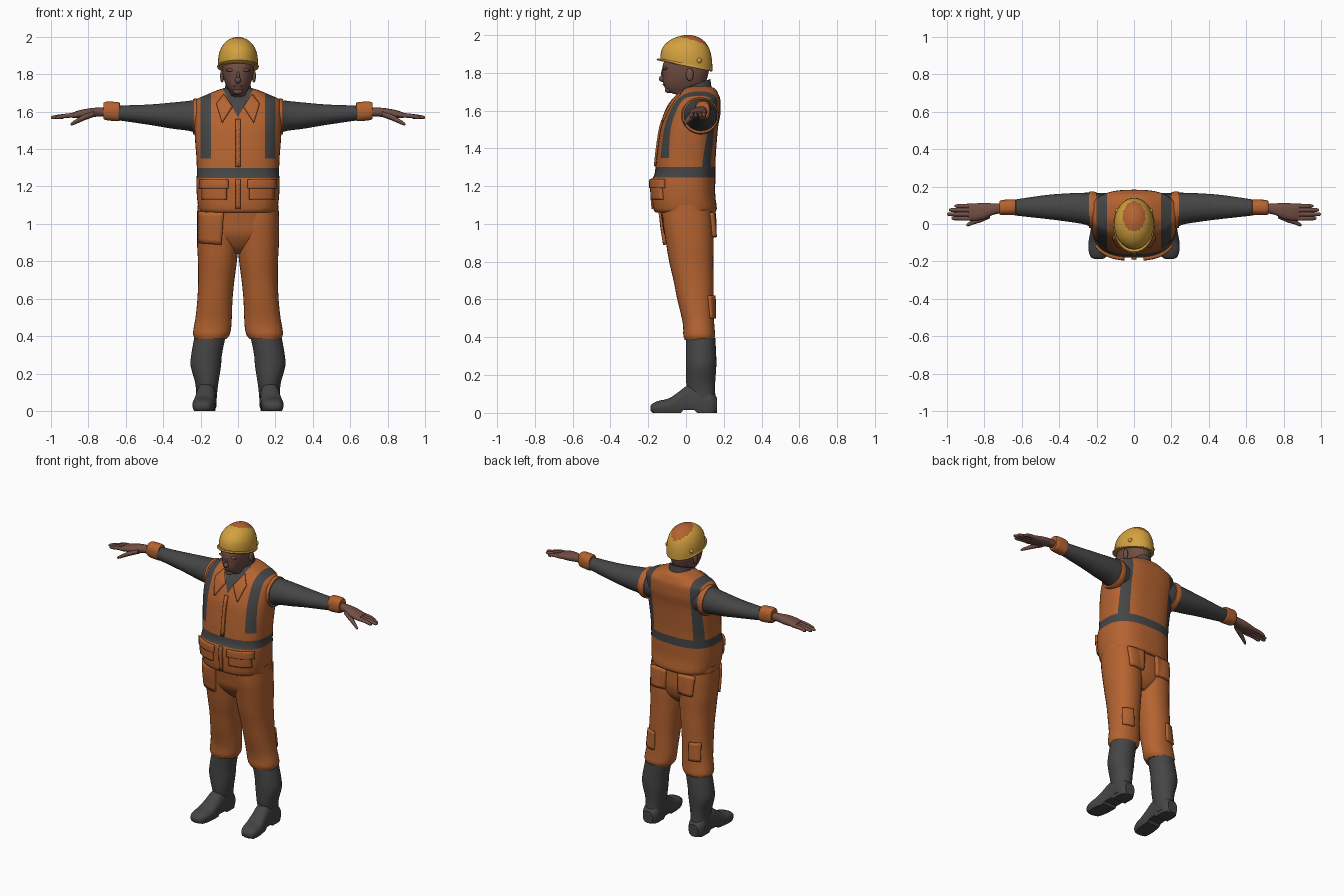
import bpy, bmesh, math
from mathutils import Vector
from mathutils.bvhtree import BVHTree

if "Cube" in bpy.data.objects:
    bpy.data.objects.remove(bpy.data.objects["Cube"], do_unlink=True)


def material(name, rgb):
    m = bpy.data.materials.new(name)
    m.use_nodes = True
    m.diffuse_color = (*rgb, 1)
    m.node_tree.nodes["Principled BSDF"].inputs["Base Color"].default_value = (*rgb, 1)
    return m


ORANGE = material("work_orange", (0.46, 0.125, 0.03))
DARK = material("charcoal", (0.06, 0.06, 0.06))
YELLOW = material("helmet_yellow", (0.66, 0.36, 0.05))
SKIN = material("brown_skin", (0.17, 0.078, 0.058))
parts = []


def finish(name, bm, mats, mirror=False):
    bmesh.ops.recalc_face_normals(bm, faces=bm.faces)
    me = bpy.data.meshes.new(name)
    bm.to_mesh(me)
    ob = bpy.data.objects.new(name, me)
    bpy.context.collection.objects.link(ob)
    for m in mats:
        me.materials.append(m)
    if mirror:
        ob.modifiers.new("Mirror", "MIRROR").use_mirror_merge = False
    parts.append(ob)
    return ob


def smooth_rings(rings, sub=4):
    """Catmull-Rom interpolation between cross-sections."""
    out = []
    for i in range(len(rings) - 1):
        quad = [rings[max(i - 1, 0)], rings[i], rings[i + 1], rings[min(i + 2, len(rings) - 1)]]
        for k in range(sub):
            t = k / sub
            out.append([b + 0.5 * t * (c - a + t * (2*a - 5*b + 4*c - d + t * (3*(b - c) + d - a)))
                        for a, b, c, d in zip(*quad)])
    return out + [list(rings[-1])]


def loft(rings, axis="z", power=2.0, n=32):
    """Skin of superellipse rings: (position, centre 1, centre 2, radius 1, radius 2)."""
    bm = bmesh.new()
    loops = []
    for t, c1, c2, r1, r2 in smooth_rings(rings):
        loop = []
        for k in range(n):
            a = math.tau * k / n
            u, v = (math.copysign(abs(f) ** (2 / power), f) for f in (math.cos(a), math.sin(a)))
            p, q = c1 + r1 * u, c2 + r2 * v
            loop.append(bm.verts.new({"x": (t, p, q), "y": (p, t, q), "z": (p, q, t)}[axis]))
        loops.append(loop)
    for lo, hi in zip(loops, loops[1:]):
        for k in range(n):
            bm.faces.new((lo[k], lo[(k + 1) % n], hi[(k + 1) % n], hi[k]))
    bm.faces.new(loops[0])
    bm.faces.new(loops[-1])
    return bm


def cut(bm, point, normal):
    bmesh.ops.bisect_plane(bm, geom=bm.verts[:] + bm.edges[:] + bm.faces[:],
                           plane_co=point, plane_no=normal)


def blob(name, loc, radii, mat, mirror=False):
    bm = bmesh.new()
    bmesh.ops.create_uvsphere(bm, u_segments=16, v_segments=10, radius=1)
    for v in bm.verts:
        v.co = Vector(loc) + Vector(a * b for a, b in zip(v.co, radii))
    return finish(name, bm, [mat], mirror)


def patch(name, corners, trees, back=False, sides=(1, -1), thick=0.016, mat=ORANGE):
    """Cloth panel laid on the body: four (x, z) corners projected along y."""
    d = -1 if back else 1
    n = 7
    a, b, c, e = (Vector(p) for p in corners)
    for s in sides:
        bm = bmesh.new()
        grid = []
        for i in range(n + 1):
            for j in range(n + 1):
                p = a.lerp(b, i / n).lerp(e.lerp(c, i / n), j / n)
                hits = [t.ray_cast(Vector((p.x, -d, p.y)), Vector((0, d, 0)))[0] for t in trees]
                ys = [h.y * d for h in hits if h]
                y = min(ys) * d if ys else 0
                grid.append(bm.verts.new((p.x * s, y - d * 0.004, p.y)))
        for i in range(n):
            for j in range(n):
                k = i * (n + 1) + j
                bm.faces.new((grid[k], grid[k + 1], grid[k + n + 2], grid[k + n + 1]))
        side = "" if len(sides) == 1 else ("left_" if s > 0 else "right_")
        ob = finish(side + name, bm, [mat])
        mod = ob.modifiers.new("Thickness", "SOLIDIFY")
        mod.thickness, mod.offset = thick, 0


# Vest, cut along its reflective bands and open neck
vest = loft([(1.06, 0, -.005, .195, .155), (1.08, 0, -.005, .21, .168), (1.15, 0, -.012, .22, .167),
             (1.23, 0, -.012, .222, .167), (1.27, 0, -.005, .22, .16), (1.35, 0, 0, .222, .157),
             (1.45, 0, .01, .23, .154), (1.52, 0, .02, .233, .151), (1.58, 0, .037, .235, .145),
             (1.63, 0, .05, .232, .133), (1.665, 0, .062, .22, .118), (1.69, 0, .07, .17, .1),
             (1.715, 0, .07, .11, .085), (1.73, 0, .06, .06, .06)], power=2.6, n=48)
vest_tree = BVHTree.FromBMesh(vest)
for z in (1.245, 1.3, 1.35):
    cut(vest, (0, 0, z), (0, 0, 1))
for s in (1, -1):
    for x in (.145, .2):
        cut(vest, (s * x, 0, 0), (1, 0, 0))
    cut(vest, (0, 0, 1.57), (s * .13, 0, -.07))
for f in vest.faces:
    x, y, z = f.calc_center_median()
    belt = 1.245 < z < 1.3
    strap = .145 < abs(x) < .2 and z > (1.3 if y > 0 else 1.35)
    opening = y < .03 and z - 1.57 > abs(x) * .13 / .07
    f.material_index = int(belt or strap or opening)
finish("vest", vest, [ORANGE, DARK])
patch("collar_flap", [(.03, 1.625), (.085, 1.54), (.115, 1.64), (.075, 1.69)], [vest_tree])
patch("vest_pocket", [(.06, 1.13), (.19, 1.13), (.19, 1.2), (.06, 1.2)], [vest_tree])
patch("pocket_flap", [(.05, 1.19), (.2, 1.19), (.2, 1.235), (.05, 1.235)], [vest_tree], thick=.026)
patch("zip_cover", [(-.012, 1.08), (.012, 1.08), (.012, 1.24), (-.012, 1.24)], [vest_tree], sides=(1,), thick=.01)
patch("upper_zip_cover", [(-.012, 1.305), (.012, 1.305), (.012, 1.56), (-.012, 1.56)], [vest_tree],
      sides=(1,), thick=.01)
finish("armhole_rims", loft([(.2, .072, 1.57, .098, .097), (.225, .075, 1.572, .1, .098),
                             (.24, .076, 1.574, .096, .094)], "x"), [ORANGE], True)

# Trousers
pelvis = loft([(.84, 0, .03, .04, .06), (.88, 0, .025, .12, .1), (.94, 0, .015, .2, .128),
               (1.0, 0, .01, .217, .135), (1.1, 0, 0, .217, .14)], power=2.4)
legs = loft([(.385, .145, .07, .084, .076), (.41, .142, .07, .098, .084), (.45, .136, .068, .1, .083),
             (.5, .13, .063, .097, .085), (.6, .123, .05, .094, .096), (.7, .116, .04, .097, .106),
             (.8, .11, .028, .104, .117), (.9, .108, .02, .111, .126), (1.0, .108, .01, .112, .132),
             (1.07, .108, .005, .11, .13)], power=2.2)
trees = [BVHTree.FromBMesh(pelvis), BVHTree.FromBMesh(legs)]
finish("trouser_seat", pelvis, [ORANGE])
finish("trouser_legs", legs, [ORANGE], True)
patch("hip_pocket", [(.09, .89), (.205, .9), (.205, 1.065), (.075, 1.065)], trees, sides=(-1,), thick=.026)
patch("back_pocket", [(.05, .93), (.15, .93), (.16, 1.06), (.045, 1.06)], trees, back=True, thick=.028)
patch("calf_pocket", [(.13, .5), (.2, .5), (.195, .62), (.13, .62)], trees, back=True)

# Boots
finish("boot_shafts", loft([(.02, .17, .1, .055, .062), (.08, .168, .088, .055, .068),
                            (.15, .167, .078, .062, .076), (.24, .172, .08, .081, .08),
                            (.3, .168, .08, .082, .08), (.395, .15, .078, .083, .077)]), [DARK], True)
foot = loft([(-.188, .19, .025, .02, .012), (-.175, .19, .025, .042, .026), (-.14, .187, .03, .056, .035),
             (-.09, .182, .035, .06, .042), (-.04, .177, .045, .056, .065), (.01, .172, .06, .053, .085),
             (.06, .17, .06, .054, .085), (.13, .17, .05, .054, .065), (.165, .17, .04, .035, .04)], "y", 2.5)
for v in foot.verts:
    v.co.z = max(v.co.z, .014 if -.02 < v.co.y < .05 else 0) if v.co.z < .03 else v.co.z
    if v.co.z < .012 and -.17 < v.co.y < .155:
        v.co.z = .014 if -.02 < v.co.y < .05 else 0
finish("boot_feet", foot, [DARK], True)

# Sleeves and cuffs
finish("sleeves", loft([(.14, .07, 1.57, .085, .085), (.22, .075, 1.575, .091, .087),
                        (.27, .083, 1.578, .084, .079), (.35, .088, 1.579, .076, .07),
                        (.45, .091, 1.583, .066, .057), (.55, .09, 1.588, .054, .047),
                        (.64, .088, 1.594, .042, .04)], "x"), [DARK], True)
finish("cuffs", loft([(.632, .09, 1.6, .036, .044), (.64, .09, 1.6, .042, .051), (.7, .088, 1.604, .041, .05),
                      (.718, .087, 1.604, .036, .044)], "x", 2.4), [ORANGE], True)

# Hands
finish("palms", loft([(.7, .085, 1.598, .026, .023), (.75, .08, 1.598, .03, .024), (.8, .07, 1.592, .043, .025),
                      (.85, .064, 1.586, .046, .021), (.885, .064, 1.581, .043, .014)], "x", 2.3), [SKIN], True)
for label, y, tip in (("index", .03, .975), ("middle", .052, 1.0), ("ring", .075, .99), ("little", .096, .96)):
    finish(label + "_fingers", loft([(.86, y, 1.582, .013, .013), (.92, y, 1.578, .0115, .0115),
                                     (tip - .015, y, 1.57, .01, .01), (tip, y, 1.568, .004, .004)],
                                    "x", n=12), [SKIN], True)
finish("thumbs", loft([(.77, .05, 1.588, .02, .016), (.82, .028, 1.57, .019, .016), (.86, .01, 1.55, .013, .013),
                       (.885, -.002, 1.537, .01, .01), (.895, -.006, 1.532, .004, .004)], "x", n=16), [SKIN], True)

# Head and face
finish("head", loft([(1.6, 0, .04, .054, .058), (1.67, 0, .035, .054, .06), (1.695, 0, .005, .042, .09),
                     (1.72, 0, -.008, .054, .104), (1.75, 0, -.008, .068, .113), (1.785, 0, -.004, .079, .12),
                     (1.82, 0, -.002, .084, .124), (1.86, 0, .002, .087, .118), (1.92, 0, .005, .07, .09)],
                    power=2.15), [SKIN])
blob("nose", (0, -.122, 1.768), (.016, .022, .017), SKIN)
blob("nose_bridge", (0, -.118, 1.795), (.009, .014, .028), SKIN)
blob("brows", (.035, -.108, 1.822), (.03, .014, .009), SKIN, True)
blob("lips", (0, -.112, 1.738), (.025, .012, .008), SKIN)
blob("chin", (0, -.092, 1.708), (.028, .02, .016), SKIN)
blob("ears", (.085, .02, 1.79), (.011, .02, .034), SKIN, True)

# Raised shirt collar, higher at the back
collar = loft([(1.63, 0, .045, .1, .1), (1.67, 0, .043, .087, .094), (1.7, 0, .045, .073, .087),
               (1.725, 0, .045, .068, .084)])
for v in collar.verts:
    v.co.z += .35 * (v.co.y - .01)
finish("shirt_collar", collar, [DARK])


# Hard hat, tilted up at the front
def tilt(bm):
    for v in bm.verts:
        v.co.z -= .2 * v.co.y * (2 - v.co.z) / .16
    return bm


helmet = tilt(loft([(1.838, 0, .002, .106, .138), (1.88, 0, .002, .106, .136), (1.92, 0, .003, .099, .127),
                    (1.955, 0, .006, .082, .106), (1.98, 0, .008, .057, .075), (1.994, 0, .01, .03, .04),
                    (2.0, 0, .01, .006, .008)], n=40))
for f in helmet.faces:
    x, y, z = f.calc_center_median()
    f.material_index = int(z > 1.93 and (x / .06) ** 2 + ((y - .04) / .08) ** 2 < 1)
finish("helmet", helmet, [YELLOW, ORANGE])
finish("helmet_brim", tilt(loft([(1.834, 0, -.008, .109, .143), (1.84, 0, -.008, .112, .147),
                                 (1.848, 0, -.006, .108, .142)])), [YELLOW])
blob("helmet_lugs", (.09, .07, 1.865), (.012, .014, .014), YELLOW, True)

# Smooth shading with sharp edges kept
bpy.ops.object.select_all(action="DESELECT")
for ob in parts:
    ob.select_set(True)
bpy.context.view_layer.objects.active = parts[0]
bpy.ops.object.shade_smooth_by_angle(angle=math.radians(40))
